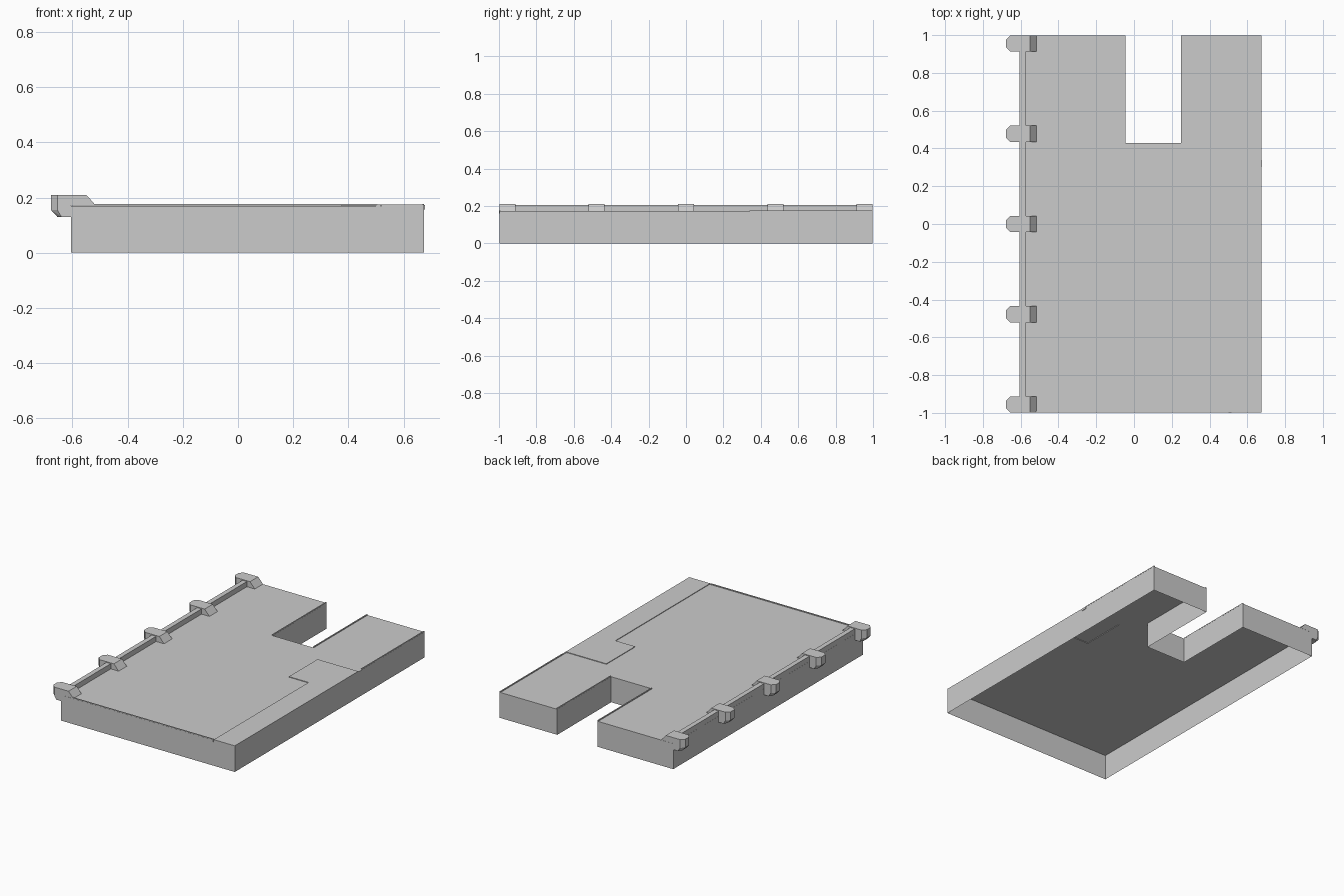
import bpy, bmesh

if "Cube" in bpy.data.objects:
    bpy.data.objects.remove(bpy.data.objects["Cube"])

TOP = 0.17       # main deck height
STEP = 0.174     # slightly raised side panel
LEFT, RIGHT = -0.605, 0.675


def finish(name, bm):
    mesh = bpy.data.meshes.new(name)
    bm.to_mesh(mesh)
    bm.free()
    obj = bpy.data.objects.new(name, mesh)
    bpy.context.collection.objects.link(obj)
    return obj


def flat_face(bm, outline, z):
    bm.faces.new([bm.verts.new((x, y, z)) for x, y in outline])


def wall_strip(bm, path, z0, z1):
    for (ax, ay), (bx, by) in zip(path, path[1:]):
        bm.faces.new([bm.verts.new(p) for p in
                      ((ax, ay, z0), (bx, by, z0), (bx, by, z1), (ax, ay, z1))])


def hull(name, points):
    bm = bmesh.new()
    for p in points:
        bm.verts.new(p)
    bmesh.ops.convex_hull(bm, input=bm.verts[:])
    bmesh.ops.dissolve_limit(bm, angle_limit=0.01, verts=bm.verts[:], edges=bm.edges[:])
    return finish(name, bm)


def box(name, x, y, z):
    return hull(name, [(a, b, c) for a in x for b in y for c in z])


# Hollow deck, open underneath: main top, raised panel, step and outer walls
step = [(0.52, -0.998), (0.52, 0), (0.375, 0), (0.375, 0.302), (RIGHT, 0.302)]
rest = [(RIGHT, 0.998), (0.25, 0.998), (0.25, 0.43), (-0.045, 0.43),
        (-0.045, 0.998), (LEFT, 0.998), (LEFT, -0.998)]
corner = (RIGHT, -0.998)
bm = bmesh.new()
flat_face(bm, step + rest, TOP)
flat_face(bm, [step[0], corner] + step[:0:-1], STEP)
wall_strip(bm, step[::-1], TOP, STEP)
wall_strip(bm, [step[-1]] + rest + [step[0]], 0, TOP)
wall_strip(bm, [step[0], corner, step[-1]], 0, STEP)
bmesh.ops.remove_doubles(bm, verts=bm.verts[:], dist=0.0005)
finish("deck", bm)

# Thin raised lips along the open edges
H = (TOP + 0.0005, 0.176)
box("front_lip", (-0.55, 0.505), (-0.998, -0.991), H)
box("right_lip", (0.668, RIGHT), (0.34, 0.998), H)
box("slot_left_lip", (-0.052, -0.045), (0.43, 0.998), H)
box("slot_right_lip", (0.25, 0.257), (0.43, 0.998), H)

# Small clips at the lip ends
box("front_clip", (0.5, 0.517), (-1.0, -0.991), (0.159, 0.175))
box("right_clip", (0.668, 0.678), (0.302, 0.34), (0.157, 0.172))

# Parapet beam on the left edge
box("parapet", (LEFT, -0.573), (-0.995, 0.995), (TOP + 0.0005, 0.205))

# Five merlon-like hooks: overhanging chamfered nose and sloped inner brace
for i in range(5):
    y = -0.955 + i * 0.4775
    w, n = 0.043, 0.02
    nose = [(x, y + s * h, z) for s in (-1, 1) for z in (0.155, 0.21)
            for x, h in ((-0.678, n), (-0.655, w), (LEFT, w))]
    nose += [(x, y + s * h, 0.13) for s in (-1, 1)
             for x, h in ((-0.655, n), (-0.64, w), (LEFT, w))]
    hull(f"hook_nose_{i}", nose)
    hull(f"hook_brace_{i}", [(x, y + s * w, z) for s in (-1, 1) for x, z in
         ((LEFT, TOP + 0.0005), (LEFT, 0.21), (-0.55, 0.21), (-0.515, TOP + 0.0005))])
